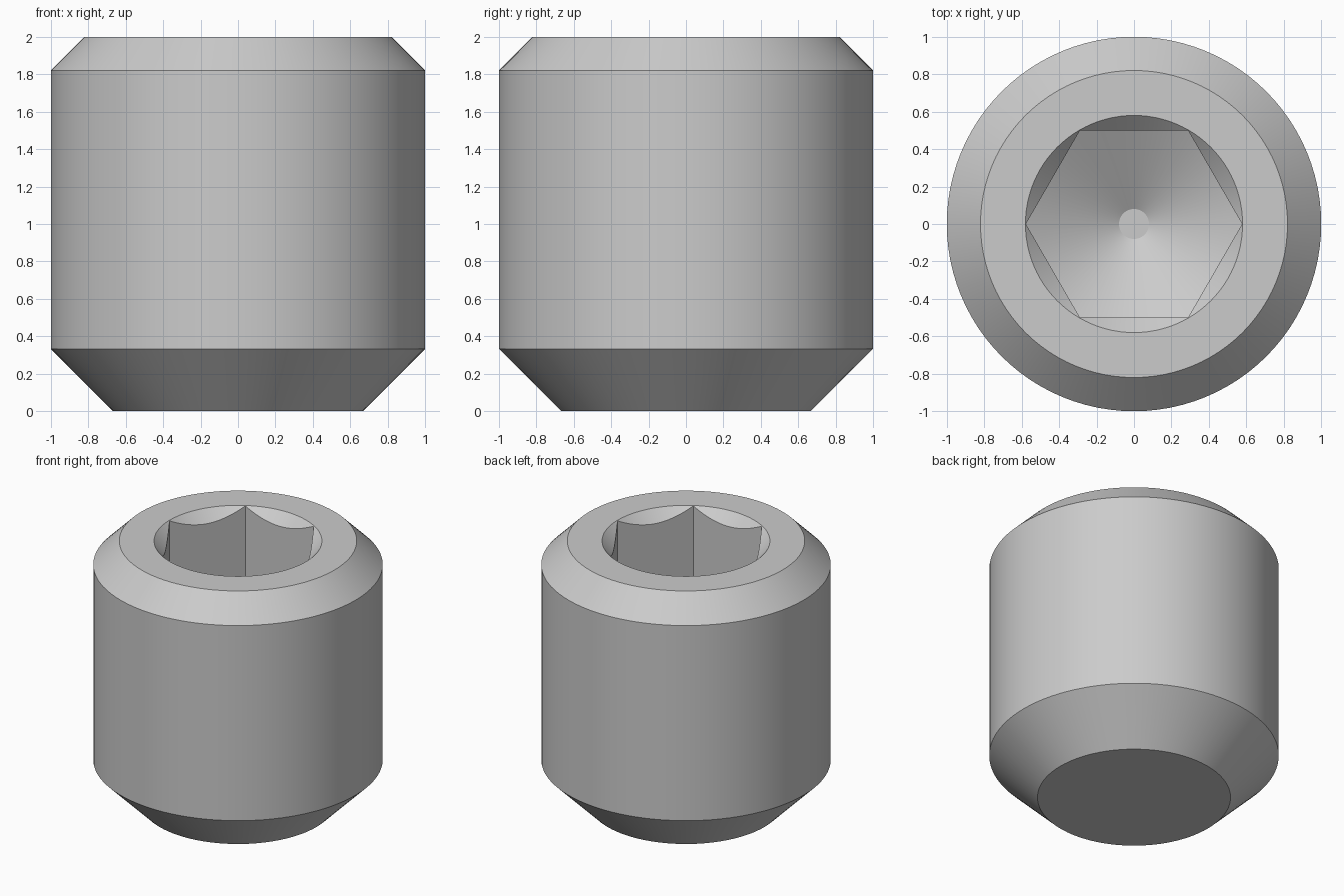
import bpy, bmesh, math

SEGMENTS = 96

default = bpy.data.objects.get("Cube")
if default:
    bpy.data.objects.remove(default, do_unlink=True)

steel = bpy.data.materials.new("grey_steel")
steel.use_nodes = True
colour = (0.6, 0.6, 0.6, 1)
steel.diffuse_color = colour
steel.node_tree.nodes["Principled BSDF"].inputs["Base Color"].default_value = colour


def lathe(name, profile, sides=SEGMENTS):
    """Revolve (radius, height) points around z; the ends are closed with caps."""
    mesh = bpy.data.meshes.new(name)
    bm = bmesh.new()
    rings = []
    for r, z in profile:
        angles = [math.tau * i / sides for i in range(sides)]
        rings.append([bm.verts.new((r * math.cos(a), r * math.sin(a), z)) for a in angles])
    for low, high in zip(rings, rings[1:]):
        for i in range(sides):
            j = (i + 1) % sides
            bm.faces.new((low[i], low[j], high[j], high[i]))
    bm.faces.new(rings[0][::-1])
    bm.faces.new(rings[-1])
    bmesh.ops.recalc_face_normals(bm, faces=bm.faces)
    bm.to_mesh(mesh)
    bm.free()
    mesh.materials.append(steel)
    obj = bpy.data.objects.new(name, mesh)
    bpy.context.collection.objects.link(obj)
    return obj


def combine(obj, cutter, operation):
    """Apply a boolean and discard the cutter."""
    cutter.hide_render = True
    mod = obj.modifiers.new("cut", 'BOOLEAN')
    mod.object, mod.operation, mod.solver = cutter, operation, 'EXACT'
    bpy.ops.object.select_all(action='DESELECT')
    bpy.context.view_layer.objects.active = obj
    obj.select_set(True)
    bpy.ops.object.modifier_apply(modifier=mod.name)
    bpy.data.objects.remove(cutter, do_unlink=True)


# Cylindrical body with chamfered point and chamfered top
body = lathe("set_screw_body", [(0.667, 0), (1, 0.333), (1, 1.82), (0.82, 2)])

# Hexagonal socket with a conical drilled floor
corner = 0.5 / math.cos(math.pi / 6)
floor, slope = 0.5, math.tan(math.pi / 6)
socket = lathe("hex_socket_cutter", [(corner, 0.3), (corner, 2.2)], sides=6)
drill = lathe("drill_cutter", [(0.08, floor + 0.08 * slope),
                               (0.7, floor + 0.7 * slope), (0.7, 2.4)])
combine(socket, drill, 'INTERSECT')
combine(body, socket, 'DIFFERENCE')

# Countersink around the socket mouth
countersink = lathe("countersink_cutter", [(0.38, 1.8), (0.68, 2.1)])
combine(body, countersink, 'DIFFERENCE')

bpy.ops.object.select_all(action='DESELECT')
body.select_set(True)
bpy.context.view_layer.objects.active = body
bpy.ops.object.shade_smooth_by_angle(angle=math.radians(25))
